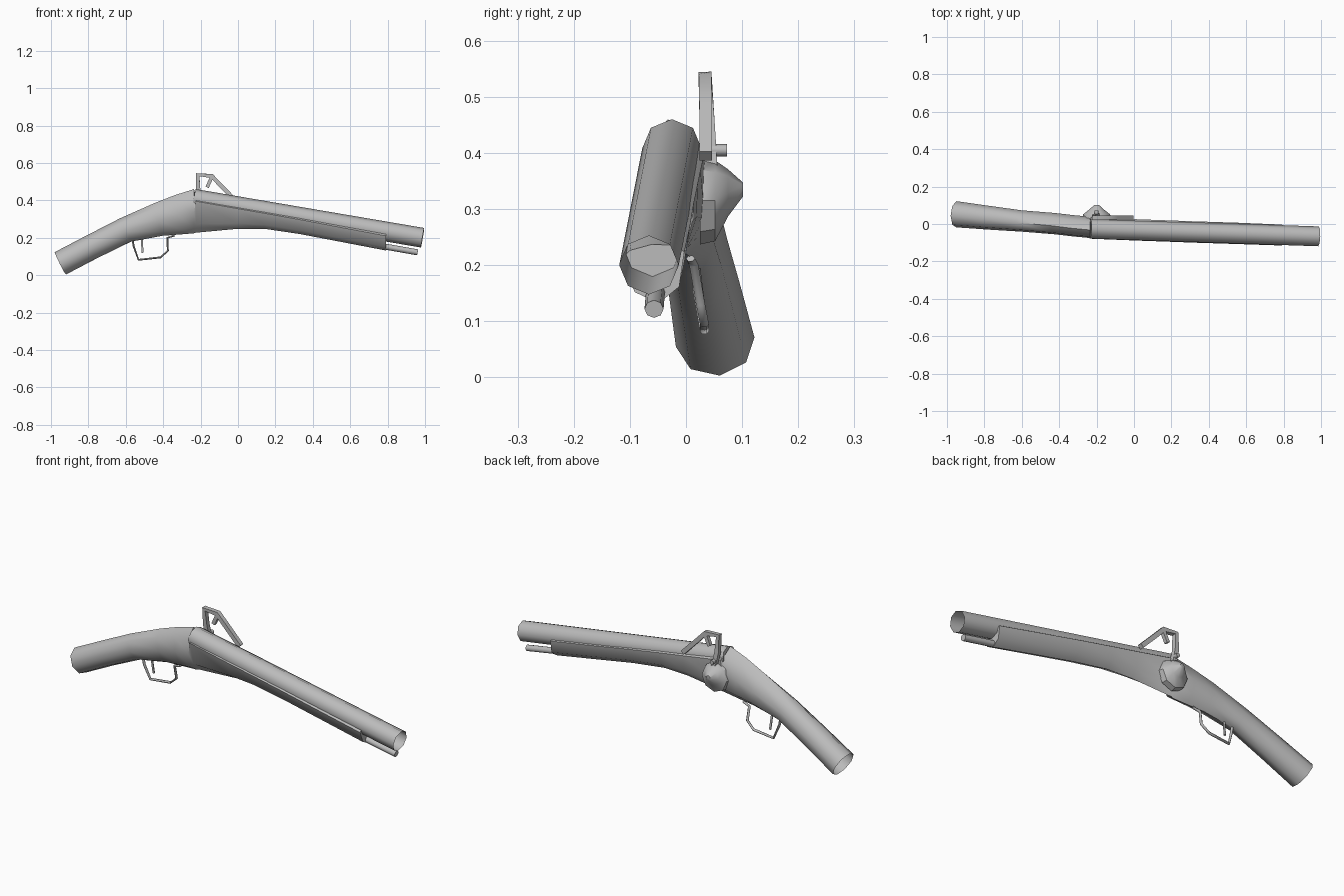
import bpy, bmesh, math
from mathutils import Vector

cube = bpy.data.objects.get("Cube")
if cube:
    bpy.data.objects.remove(cube, do_unlink=True)

# One plain grey for every part
GREY = (0.5, 0.5, 0.5, 1)
mat = bpy.data.materials.new("plain grey")
mat.use_nodes = True
mat.diffuse_color = GREY
mat.node_tree.nodes["Principled BSDF"].inputs["Base Color"].default_value = GREY

ROLL = -0.12  # sideways lean of the whole piece


def loft(name, rings, cap_start=True, cap_end=True, angle=55):
    """Skin a list of equal-length vertex rings."""
    bm = bmesh.new()
    loops = [[bm.verts.new(p) for p in ring] for ring in rings]
    n = len(loops[0])
    for a, b in zip(loops, loops[1:]):
        for i in range(n):
            j = (i + 1) % n
            bm.faces.new((a[i], a[j], b[j], b[i]))
    if cap_start:
        bm.faces.new(loops[0])
    if cap_end:
        bm.faces.new(loops[-1])
    bmesh.ops.recalc_face_normals(bm, faces=bm.faces)
    me = bpy.data.meshes.new(name)
    bm.to_mesh(me)
    bm.free()
    ob = bpy.data.objects.new(name, me)
    bpy.context.collection.objects.link(ob)
    me.materials.append(mat)
    bpy.ops.object.select_all(action="DESELECT")
    ob.select_set(True)
    bpy.context.view_layer.objects.active = ob
    bpy.ops.object.shade_smooth_by_angle(angle=math.radians(angle))
    return ob


def ring(centre, side, up, half_w, top, bottom, n=8, phase=0.0):
    """Oval ring whose upper and lower halves may differ in height."""
    pts = []
    for i in range(n):
        a = math.tau * (i + phase) / n
        c, s = math.cos(a), math.sin(a)
        pts.append(Vector(centre) + side * c * half_w + up * s * (top if s > 0 else bottom))
    return pts


def bar(name, path, half_w, half_t, n=6, phase=0.0, **kw):
    """Bar swept along a path lying close to the xz plane."""
    path = [Vector(p) for p in path]
    rings = []
    for i, p in enumerate(path):
        d1 = (path[min(i + 1, len(path) - 1)] - path[max(i - 1, 0)]).normalized()
        up = d1.cross(Vector((0, 1, 0))).normalized() * -1
        side = up.cross(d1).normalized()
        rings.append(ring(p, side, up, half_w, half_t, half_t, n, phase))
    return loft(name, rings, **kw)


# Stock: x, y, shoulder z, height above, depth below, half width, tilt
SECTIONS = [
    (-0.95, 0.052, 0.063, 0.067, 0.067, 0.07, 27),
    (-0.78, 0.034, 0.152, 0.067, 0.067, 0.064, 27),
    (-0.60, 0.016, 0.241, 0.07, 0.068, 0.057, 25),
    (-0.425, 0.002, 0.298, 0.09, 0.09, 0.057, 14),
    (-0.32, -0.010, 0.325, 0.105, 0.108, 0.057, 8),
    (-0.235, -0.018, 0.342, 0.118, 0.118, 0.057, 0),
    (-0.225, -0.022, 0.402, 0.02, 0.175, 0.057, 0),
    (0.0, -0.031, 0.362, 0.02, 0.114, 0.057, 0),
    (0.14, -0.036, 0.338, 0.02, 0.090, 0.057, 0),
    (0.33, -0.043, 0.304, 0.02, 0.084, 0.057, 0),
    (0.55, -0.050, 0.262, 0.02, 0.084, 0.057, 0),
    (0.79, -0.059, 0.217, 0.02, 0.085, 0.056, 0),
]
rings = []
for x, y, z, top, bottom, half_w, tilt in SECTIONS:
    t = math.radians(tilt)
    up = Vector((-math.sin(t), ROLL, math.cos(t)))
    rings.append(ring((x, y, z), Vector((0, 1, -ROLL)), up, half_w, top, bottom))
loft("stock", rings, cap_start=False)

# Barrel, open at the muzzle
bar("barrel", [(-0.235, -0.025, 0.408), (0.987, -0.066, 0.2)], 0.053, 0.053, 8, cap_end=False)

# Ramrod under the muzzle
bar("ramrod", [(0.7, -0.053, 0.168), (0.96, -0.057, 0.122)], 0.017, 0.016, 8)

# Trigger and its guard
bar("trigger_guard", [(-0.565, 0.018, 0.2), (-0.558, 0.02, 0.155), (-0.532, 0.033, 0.082),
                      (-0.415, 0.033, 0.095), (-0.375, 0.026, 0.13), (-0.378, 0.014, 0.2),
                      (-0.34, 0.008, 0.212)], 0.008, 0.006)
bar("trigger", [(-0.515, 0.02, 0.2), (-0.51, 0.03, 0.12)], 0.005, 0.006)

# Hammer, striking leg and jaw on the back side
bar("hammer", [(-0.01, 0.035, 0.395), (-0.095, 0.035, 0.482), (-0.14, 0.034, 0.53),
               (-0.215, 0.034, 0.537), (-0.212, 0.04, 0.45), (-0.19, 0.046, 0.35)],
    0.016, 0.016, 4, 0.5)
bar("hammer_jaw", [(-0.14, 0.035, 0.525), (-0.165, 0.037, 0.47)], 0.013, 0.013, 4, 0.5)

# Flared priming bowl: distance from centre line, height, radius
rings = [ring((-0.2, y, z), Vector((1, 0, 0)), Vector((0, 0, 1)), r, r, r)
         for y, z, r in [(0.025, 0.315, 0.078), (0.052, 0.315, 0.072),
                         (0.075, 0.329, 0.042), (0.102, 0.335, 0.012)]]
loft("priming_bowl", rings, angle=40)

# Hammer pivot screw
rings = [ring((-0.2, y, 0.405), Vector((1, 0, 0)), Vector((0, 0, 1)), 0.011, 0.011, 0.011)
         for y in (0.03, 0.073)]
loft("hammer_screw", rings)
